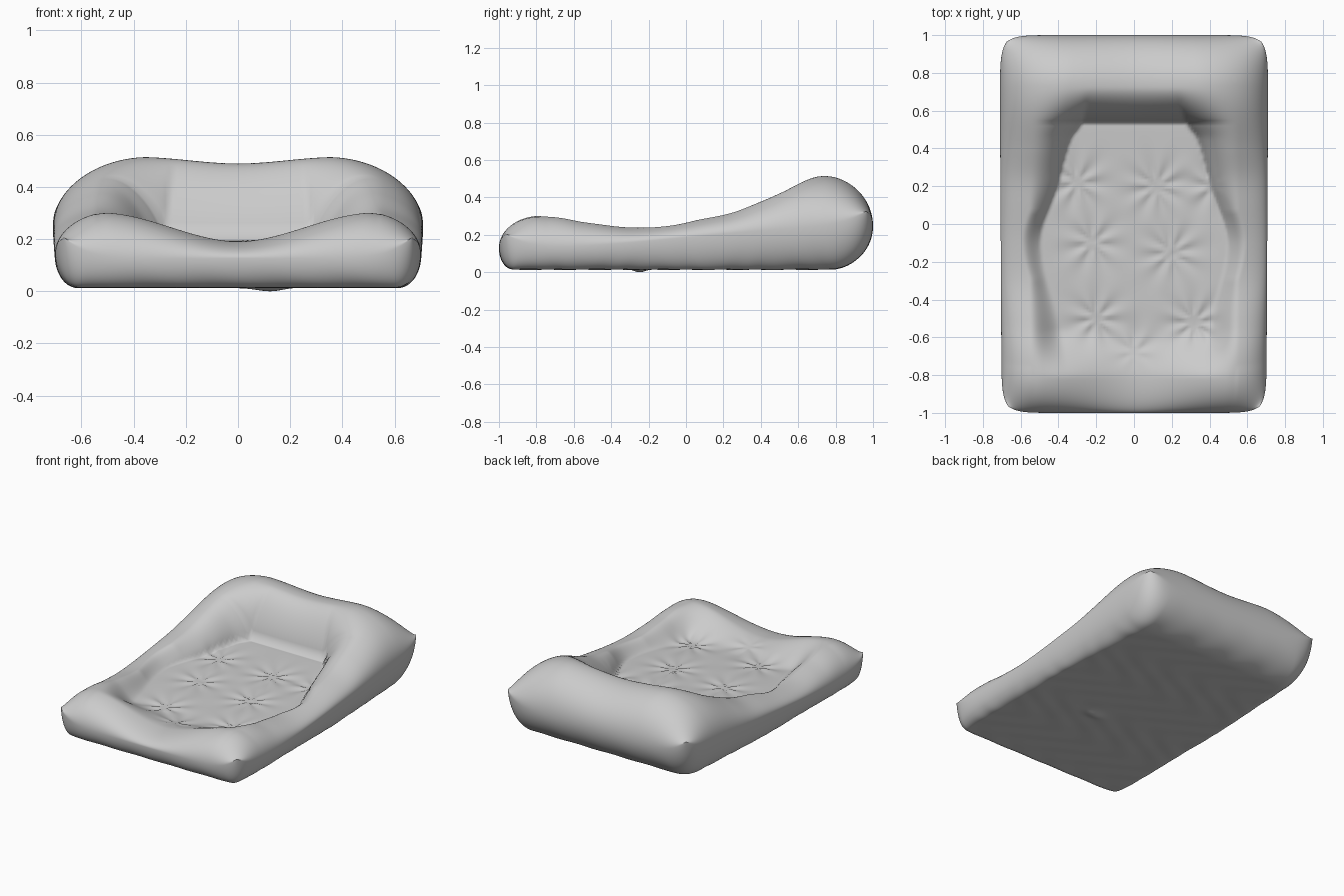
import bpy, bmesh
from math import sin, cos, pi, atan2, exp

if "Cube" in bpy.data.objects:
    bpy.data.objects.remove(bpy.data.objects["Cube"])

W, H = 0.71, 1.0

# Height of the side bolsters from front to back
CREST = [(-1, .305), (-.75, .305), (-.5, .27), (-.3, .247), (-.1, .26), (.1, .295),
         (.25, .33), (.4, .395), (.6, .49), (.72, .517), (1, .517)]
# Half width of the sunken seat
INNER = [(-1, .32), (-.5, .40), (-.1, .50), (.2, .41), (.45, .34), (.56, .27), (1, .2)]
# Tuft points with fold counts
TUFTS = [(-.3, .22, 7), (.12, .2, 8), (.42, .2, 6), (-.22, -.1, 7), (.2, -.15, 8),
         (-.2, -.5, 7), (.32, -.52, 8), (0, -.68, 6)]


def clamp(t):
    return max(0.0, min(1.0, t))


def ease(t):
    t = clamp(t)
    return t * t * (3 - 2 * t)


def lerp(a, b, t):
    return a + (b - a) * t


def dome(d, width):
    return (1 - (1 - clamp(d / width)) ** 2) ** 0.5


def curve(points, t):
    """Smooth (Catmull-Rom) lookup through profile points."""
    last = len(points) - 1
    for i in range(last):
        (x0, y0), (x1, y1) = points[i], points[i + 1]
        if t <= x1 or i == last - 1:
            xa, ya = points[max(i - 1, 0)]
            xb, yb = points[min(i + 2, last)]
            h = x1 - x0
            s = clamp((t - x0) / h)
            m0, m1 = (y1 - ya) / (x1 - xa) * h, (yb - y0) / (xb - x0) * h
            return (y0 * (1 + 2 * s) * (1 - s) ** 2 + m0 * s * (1 - s) ** 2
                    + y1 * s * s * (3 - 2 * s) + m1 * s * s * (s - 1))


def seam(u, v):
    corner = (abs(u) * abs(v)) ** 8
    return lerp(.13, .25, ease((v + 1) / 2)) + .08 * corner


def folds(x, y):
    z = 0
    for tx, ty, count in TUFTS:
        dx, dy = x - tx, y - ty
        r = (dx * dx + dy * dy) ** 0.5
        z += exp(-(r / .15) ** 2) * (.007 * cos(count * atan2(dy, dx) + tx * 9) * clamp(r / .06) - .008)
    return z


def top_height(u, v):
    x, y = abs(W * u), H * v
    back = ease((v + .4) / .8)
    # Bolster rounding: crisp crease at the back, soft slope at the front
    start = curve(INNER, y)
    t = clamp((x - start) / max(.1, .56 - start))
    side = lerp(ease(t), (1 - (1 - t) ** 2) ** .7, back)
    t = clamp((y - .535) / .19)
    rear = (1 - (1 - t) ** 2) ** .65
    rim = 1 - (1 - side) * (1 - rear)
    floor = lerp(.16, .2, clamp((y + .8) / 1.3)) + folds(W * u, y) * (1 - rim)
    crest = curve(CREST, y) - .025 * ease((y - .4) / .3) * (1 - ease(x / .38))
    z = lerp(floor, crest, rim)
    # Low front bolster that dips in the middle
    front = .195 + .11 * ease(x / .52)
    z = lerp(z, max(z, front), ease((-.55 - y) / .27))
    edge_x = dome(W * (1 - abs(u)), lerp(.22, .4, ease(v)))
    edge_y = dome(H * (1 - abs(v)), .27 if v > 0 else .22)
    base = seam(u, v)
    return base + (z - base) * edge_x * edge_y


def bottom_height(u, v):
    x, y = W * u, H * v
    edge_x = dome(W * (1 - abs(u)), lerp(.09, .16, ease(v)))
    edge_y = dome(H * (1 - abs(v)), .24 if v > 0 else .08)
    low = .018 + .0025 * sin(23 * x + 3 * sin(9 * y)) * sin(17 * y)
    low -= .016 * exp(-((x - .13) / .07) ** 2 - ((y + .25) / .04) ** 2)
    base = seam(u, v)
    return base + (low - base) * edge_x * edge_y


def add_sheet(bm, height, flip):
    made = bmesh.ops.create_grid(bm, x_segments=140, y_segments=190, size=1)
    for vert in made["verts"]:
        u, v = sin(vert.co.x * pi / 2), sin(vert.co.y * pi / 2)
        width = W * (1 - .05 * abs(v) ** 18) - .008 * (1 - ease((v + 1) / 2))
        vert.co = (width * u, H * v * (1 - .035 * abs(u) ** 14), height(u, v))
    if flip:
        faces = {f for vert in made["verts"] for f in vert.link_faces}
        bmesh.ops.reverse_faces(bm, faces=list(faces))


# Cushion: upper and lower cloth sheets welded along the seam
bm = bmesh.new()
add_sheet(bm, top_height, False)
add_sheet(bm, bottom_height, True)
rim_verts = [v for v in bm.verts if v.is_boundary]
bmesh.ops.remove_doubles(bm, verts=rim_verts, dist=.00002)
bmesh.ops.recalc_face_normals(bm, faces=bm.faces)
lowest = min(v.co.z for v in bm.verts)
for vert in bm.verts:
    vert.co.z -= lowest

mesh = bpy.data.meshes.new("bed_cushion")
bm.to_mesh(mesh)
bm.free()
cushion = bpy.data.objects.new("bed_cushion", mesh)
bpy.context.collection.objects.link(cushion)

# Plain grey cloth
cloth = bpy.data.materials.new("grey_cloth")
cloth.use_nodes = True
cloth.diffuse_color = (.6, .6, .6, 1)
cloth.node_tree.nodes["Principled BSDF"].inputs["Base Color"].default_value = (.6, .6, .6, 1)
mesh.materials.append(cloth)

bpy.context.view_layer.objects.active = cushion
cushion.select_set(True)
bpy.ops.object.shade_smooth()
